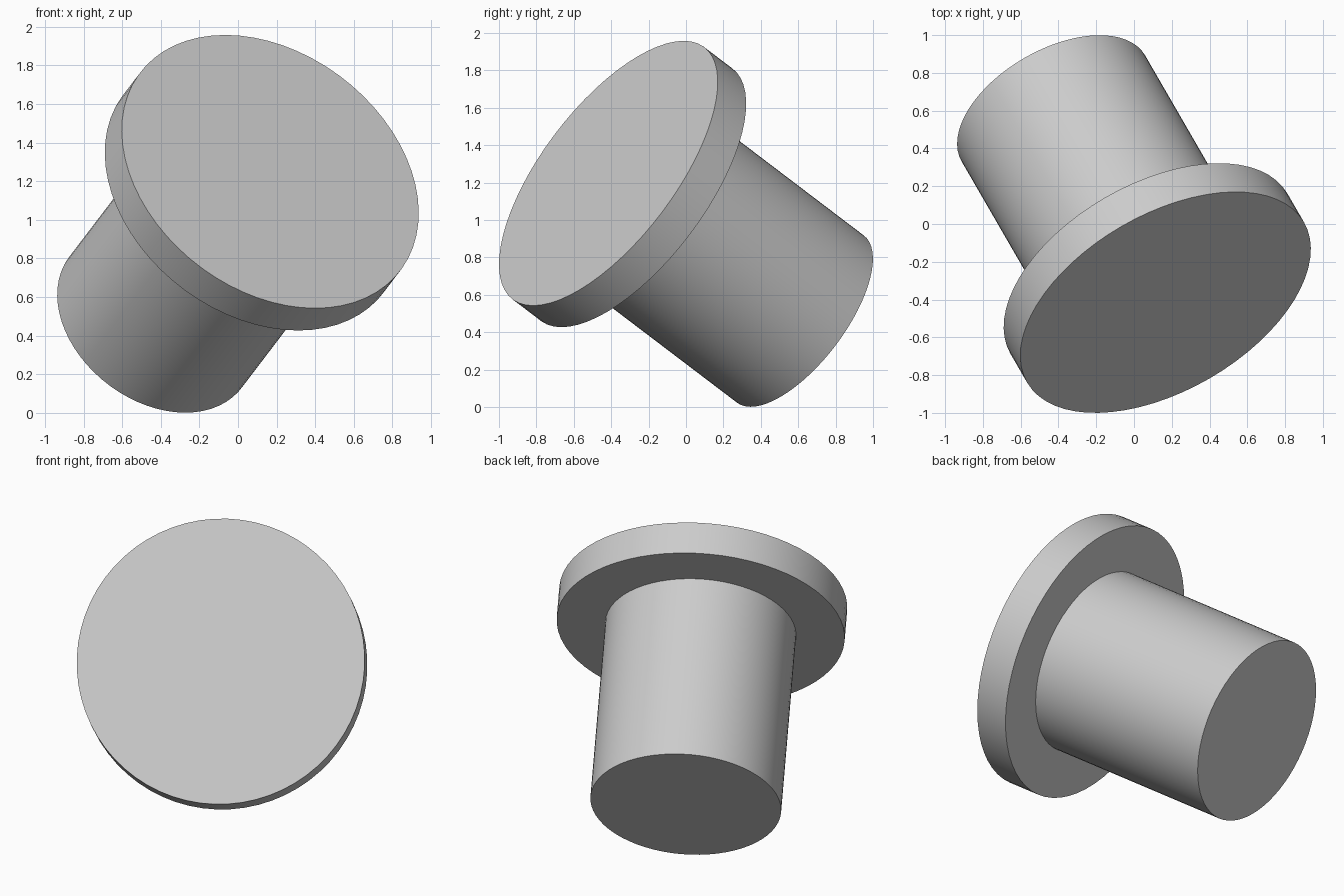
import bpy
import math
from mathutils import Vector

cube = bpy.data.objects.get("Cube")
if cube:
    bpy.data.objects.remove(cube, do_unlink=True)

# Single plain grey
grey = bpy.data.materials.new("light grey")
grey.use_nodes = True
colour = (0.6, 0.6, 0.6, 1)
grey.diffuse_color = colour
grey.node_tree.nodes["Principled BSDF"].inputs["Base Color"].default_value = colour

# Tilted axis, running from the shank end to the head face
face_centre = Vector((0.167, -0.415, 1.25))
end_centre = Vector((-0.427, 0.612, 0.47))
axis = (face_centre - end_centre).normalized()
length = (face_centre - end_centre).length
head_thickness = 0.21
overlap = 0

# Stepped outline (radius, height) turned about the axis as one closed solid
profile = [(0.561, 0), (0.561, length - head_thickness),
           (0.847, length - head_thickness), (0.847, length)]
sides = 64
verts = [(r * math.cos(2 * math.pi * i / sides), r * math.sin(2 * math.pi * i / sides), h)
         for r, h in profile for i in range(sides)]
faces = [(k * sides + i, k * sides + (i + 1) % sides,
          (k + 1) * sides + (i + 1) % sides, (k + 1) * sides + i)
         for k in range(len(profile) - 1) for i in range(sides)]

# Flat shank end and head face
faces.append(tuple(reversed(range(sides))))
faces.append(tuple(range((len(profile) - 1) * sides, len(profile) * sides)))

mesh = bpy.data.meshes.new("flanged_pin")
mesh.from_pydata(verts, [], faces)
mesh.materials.append(grey)
pin = bpy.data.objects.new("flanged_pin", mesh)
bpy.context.collection.objects.link(pin)
pin.location = end_centre
pin.rotation_euler = axis.to_track_quat("Z", "Y").to_euler()

# Smooth round walls, crisp rims
bpy.ops.object.select_all(action="DESELECT")
pin.select_set(True)
bpy.context.view_layer.objects.active = pin
bpy.ops.object.shade_smooth_by_angle(angle=math.radians(30))
